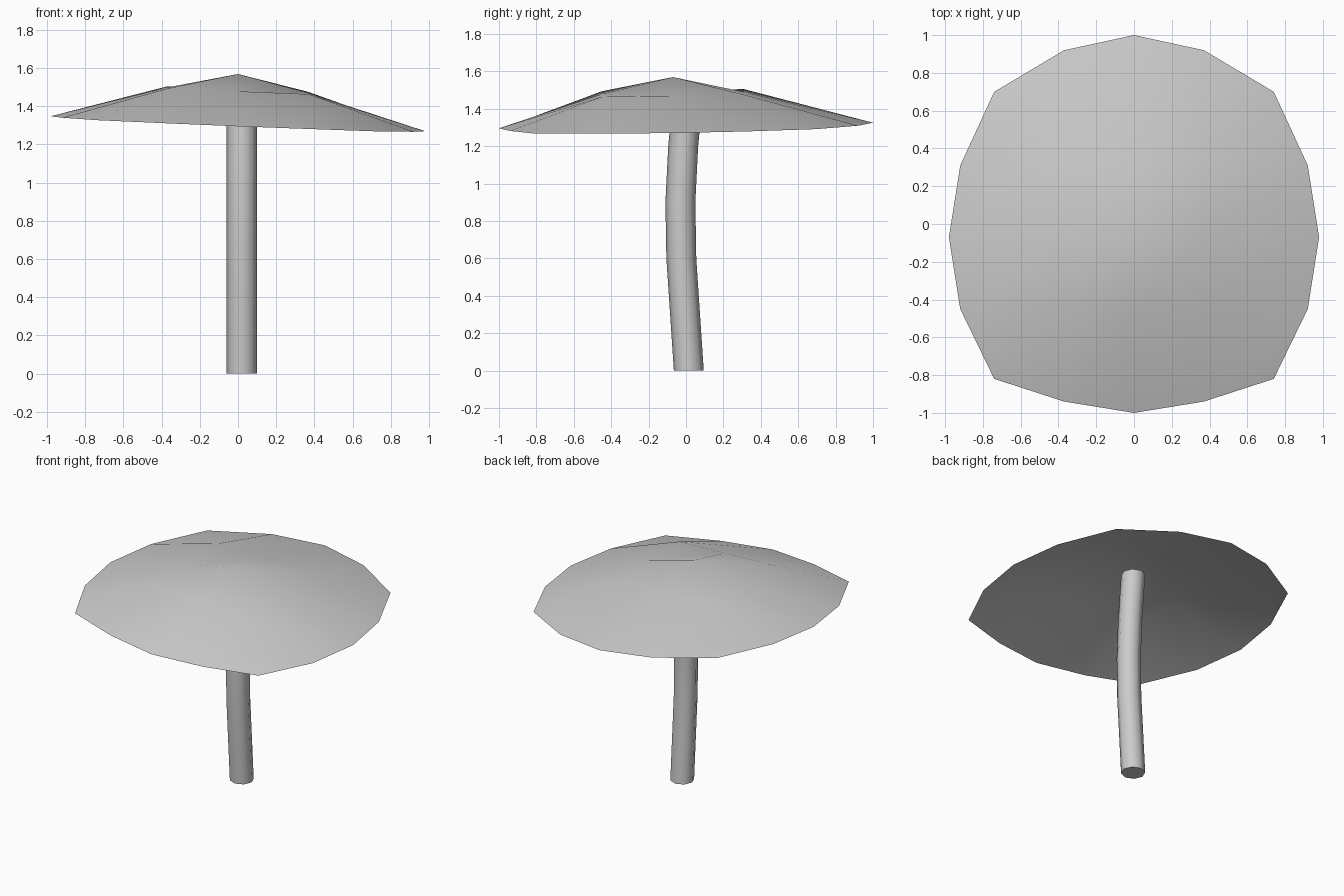
import bpy, bmesh, math

cube = bpy.data.objects.get("Cube")
if cube:
    bpy.data.objects.remove(cube, do_unlink=True)

grey = bpy.data.materials.new("plain grey")
grey.use_nodes = True
colour = (0.6, 0.6, 0.6, 1)
grey.diffuse_color = colour
grey.node_tree.nodes["Principled BSDF"].inputs["Base Color"].default_value = colour


def finish(name, bm):
    bmesh.ops.recalc_face_normals(bm, faces=bm.faces)
    mesh = bpy.data.meshes.new(name)
    bm.to_mesh(mesh)
    bm.free()
    mesh.materials.append(grey)
    obj = bpy.data.objects.new(name, mesh)
    bpy.context.collection.objects.link(obj)
    bpy.ops.object.select_all(action="DESELECT")
    obj.select_set(True)
    bpy.context.view_layer.objects.active = obj
    bpy.ops.object.shade_smooth_by_angle(angle=math.radians(50))
    return obj


# Cap: a thin four-by-four sheet, rounded at the rim, raised in rings and tilted
SIDE_X = (0.98, 0.92, 0.74)
BACK_Y = (1.0, 0.92, 0.70)
FRONT_Y = (-1.0, -0.94, -0.82)
RISE = (0.26, 0.175, 0.0)


def cap_point(i, j):
    x, y = 0.37 * i, 0.38 * j - 0.07
    if abs(i) == 2:
        x = math.copysign(SIDE_X[abs(j)], i)
    if abs(j) == 2:
        y = (BACK_Y if j > 0 else FRONT_Y)[abs(i)]
    z = 1.31 - 0.04 * x + 0.015 * y + RISE[max(abs(i), abs(j))]
    return x, y, z


bm = bmesh.new()
steps = range(-2, 3)
grid = [[bm.verts.new(cap_point(i, j)) for i in steps] for j in steps]
for low, high in zip(grid, grid[1:]):
    for k in range(4):
        bm.faces.new((low[k], low[k + 1], high[k + 1], high[k]))
finish("cap", bm)

# Stem: an eight-sided tube bent gently towards the front
SIDES, RADIUS = 8, 0.08
PATH = ((0.0, 0.015), (0.3, -0.005), (0.6, -0.025), (0.9, -0.03),
        (1.2, -0.015), (1.51, 0.015))
bm = bmesh.new()
rings = []
for z, y in PATH:
    angles = [math.tau * k / SIDES for k in range(SIDES)]
    rings.append([bm.verts.new((0.02 + RADIUS * math.cos(a),
                                y + RADIUS * math.sin(a), z)) for a in angles])
for low, high in zip(rings, rings[1:]):
    for k in range(SIDES):
        n = (k + 1) % SIDES
        bm.faces.new((low[k], low[n], high[n], high[k]))
bm.faces.new(rings[0])
bm.faces.new(rings[-1])
finish("stem", bm)
